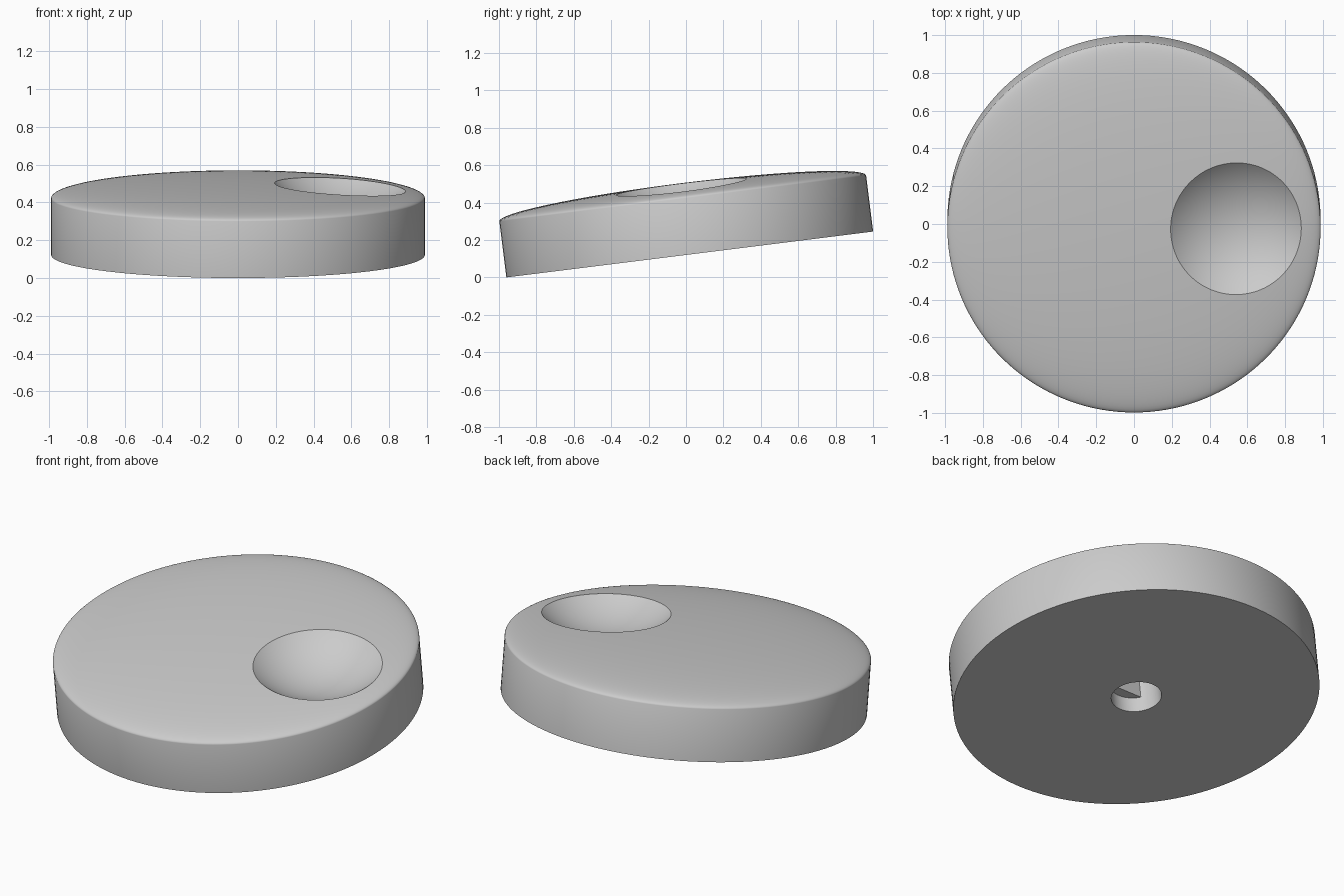
import bpy, bmesh, math
from mathutils import Matrix, Vector

cube = bpy.data.objects.get("Cube")
if cube:
    bpy.data.objects.remove(cube, do_unlink=True)

RADIUS, WALL, DOME = 0.988, 0.302, 0.082   # disc radius, wall height, crown height
TILT = math.atan2(0.245, 1.96)
DISH_R, DISH_DEPTH = 0.345, 0.12
HOLE_R, HOLE_DEPTH, LEDGE = 0.136, 0.25, 0.09

grey = bpy.data.materials.new("plain_grey")
grey.use_nodes = True
colour = (0.6, 0.6, 0.6, 1.0)
grey.diffuse_color = colour
grey.node_tree.nodes["Principled BSDF"].inputs["Base Color"].default_value = colour


def make_object(name, bm):
    bmesh.ops.recalc_face_normals(bm, faces=bm.faces)
    mesh = bpy.data.meshes.new(name)
    bm.to_mesh(mesh)
    bm.free()
    mesh.materials.append(grey)
    obj = bpy.data.objects.new(name, mesh)
    bpy.context.collection.objects.link(obj)
    return obj


def lathe(name, profile, steps=144):
    """Spin a radius/height profile round the z axis."""
    bm = bmesh.new()
    verts = [bm.verts.new((r, 0, z)) for r, z in profile]
    edges = [bm.edges.new(pair) for pair in zip(verts, verts[1:])]
    bmesh.ops.spin(bm, geom=verts + edges, cent=(0, 0, 0), axis=(0, 0, 1),
                   angle=math.tau, steps=steps)
    bmesh.ops.remove_doubles(bm, verts=bm.verts, dist=1e-5)
    return make_object(name, bm)


def subtract(target, cutter):
    """Cut one object out of another, then drop the cutter."""
    mod = target.modifiers.new("cut", 'BOOLEAN')
    mod.operation = 'DIFFERENCE'
    mod.solver = 'EXACT'
    mod.object = cutter
    bpy.ops.object.select_all(action='DESELECT')
    bpy.context.view_layer.objects.active = target
    target.select_set(True)
    bpy.ops.object.modifier_apply(modifier=mod.name)
    bpy.data.objects.remove(cutter, do_unlink=True)


# Disc with a straight wall and an elliptical crown
crown = []
for i in range(25):
    a = math.pi / 2 * i / 24
    crown.append((RADIUS * math.cos(a), WALL + DOME * math.sin(a)))
disc = lathe("dial_disc", [(0, 0), (RADIUS, 0)] + crown[:-1] + [(0, WALL + DOME)])

# Round finger dish, leaning with the crown
ball_r = (DISH_R ** 2 + DISH_DEPTH ** 2) / (2 * DISH_DEPTH)
lean = Vector((0.063, 0, 1)).normalized()
centre = Vector((0.54, 0, WALL + 0.057)) + lean * (ball_r - DISH_DEPTH)
bm = bmesh.new()
bmesh.ops.create_uvsphere(
    bm, u_segments=128, v_segments=96, radius=ball_r,
    matrix=Matrix.Translation(centre) @ lean.to_track_quat('Z', 'Y').to_matrix().to_4x4())
subtract(disc, make_object("dish_cutter", bm))

# Shaft hole: round at the mouth, flat on one side deeper in
hole = lathe("shaft_hole_cutter",
             [(0, -0.1), (HOLE_R, -0.1), (HOLE_R, HOLE_DEPTH), (0, HOLE_DEPTH)], 64)
bm = bmesh.new()
bmesh.ops.create_cube(bm, size=1, matrix=Matrix.Translation(
    (0, -0.6 * HOLE_R - 0.5, LEDGE + 0.5)))
subtract(hole, make_object("flat_cutter", bm))
subtract(disc, hole)

# Smooth shading with crisp rims, then lean the whole disc back
bpy.ops.object.shade_smooth_by_angle(angle=math.radians(30))
disc.location = (0, 0.02, 0.1225)
disc.rotation_euler = (TILT, 0, 0)
